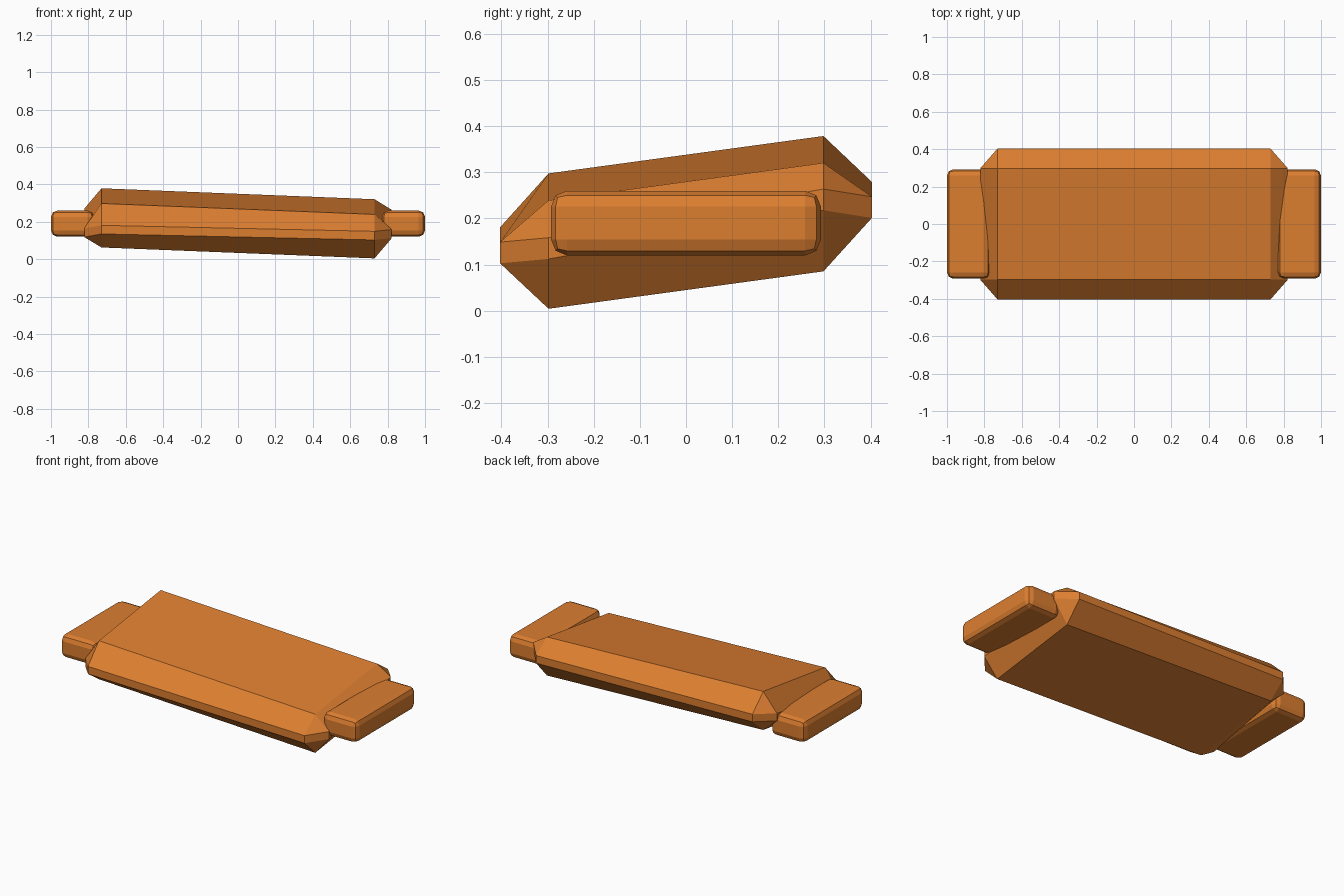
import bpy
import bmesh
from mathutils import Vector

cube = bpy.data.objects.get("Cube")
if cube:
    bpy.data.objects.remove(cube, do_unlink=True)

# One flat colour
orange = bpy.data.materials.new("warm orange")
orange.use_nodes = True
colour = (0.72, 0.21, 0.03, 1.0)
orange.diffuse_color = colour
bsdf = next(n for n in orange.node_tree.nodes if n.type == "BSDF_PRINCIPLED")
bsdf.inputs["Base Color"].default_value = colour


def add_object(name, bm):
    bmesh.ops.recalc_face_normals(bm, faces=bm.faces)
    mesh = bpy.data.meshes.new(name)
    bm.to_mesh(mesh)
    bm.free()
    mesh.materials.append(orange)
    obj = bpy.data.objects.new(name, mesh)
    bpy.context.collection.objects.link(obj)
    return obj


# Tilted slab: a rectangular top and bottom, chamfered out to a thin rim
FLAT_X, FLAT_Y = 0.73, 0.298
RIM_X, RIM_Y = 0.822, 0.403
THICK, RIM_THICK = 0.235, 0.046
CORNERS = [(1, 1), (-1, 1), (-1, -1), (1, -1)]


def build_slab():
    bm = bmesh.new()
    top, bottom, rim_top, rim_bottom = [], [], [], []
    for sx, sy in CORNERS:
        x, y = sx * FLAT_X, sy * FLAT_Y
        z = 0.309 - 0.04 * x + 0.136 * y
        top.append(bm.verts.new((x, y, z)))
        bottom.append(bm.verts.new((x, y, z - THICK)))
        end = (sx * RIM_X, y, 0.214 + 0.177 * y - 0.003 * sx)
        side = (x, sy * RIM_Y, 0.214 + 0.122 * sy * RIM_Y - 0.022 * x)
        # keep the rim running in one direction round the slab
        for p in ((end, side) if sx * sy > 0 else (side, end)):
            rim_top.append(bm.verts.new(p))
            rim_bottom.append(bm.verts.new(Vector(p) - Vector((0, 0, RIM_THICK))))
    for cap, rim in ((top, rim_top), (bottom, rim_bottom)):
        bm.faces.new(cap)
        for i in range(4):
            a, b, c = 2 * i, 2 * i + 1, (2 * i + 2) % 8
            bm.faces.new((cap[i], rim[a], rim[b]))
            bm.faces.new((cap[i], rim[b], rim[c], cap[(i + 1) % 4]))
    for i in range(8):
        j = (i + 1) % 8
        bm.faces.new((rim_top[i], rim_bottom[i], rim_bottom[j], rim_top[j]))
    add_object("slab", bm)


# Rounded end blocks, level and partly sunk into the slab
def build_block(name, side):
    bm = bmesh.new()
    bmesh.ops.create_cube(bm, size=1)
    bmesh.ops.scale(bm, vec=(0.23, 0.585, 0.14), verts=bm.verts)
    bmesh.ops.translate(bm, vec=(side * 0.885, 0, 0.19), verts=bm.verts)
    bmesh.ops.bevel(bm, geom=bm.edges[:], offset=0.034, segments=2,
                    profile=0.5, affect="EDGES")
    add_object(name, bm)


build_slab()
build_block("left_block", 1)
build_block("right_block", -1)
